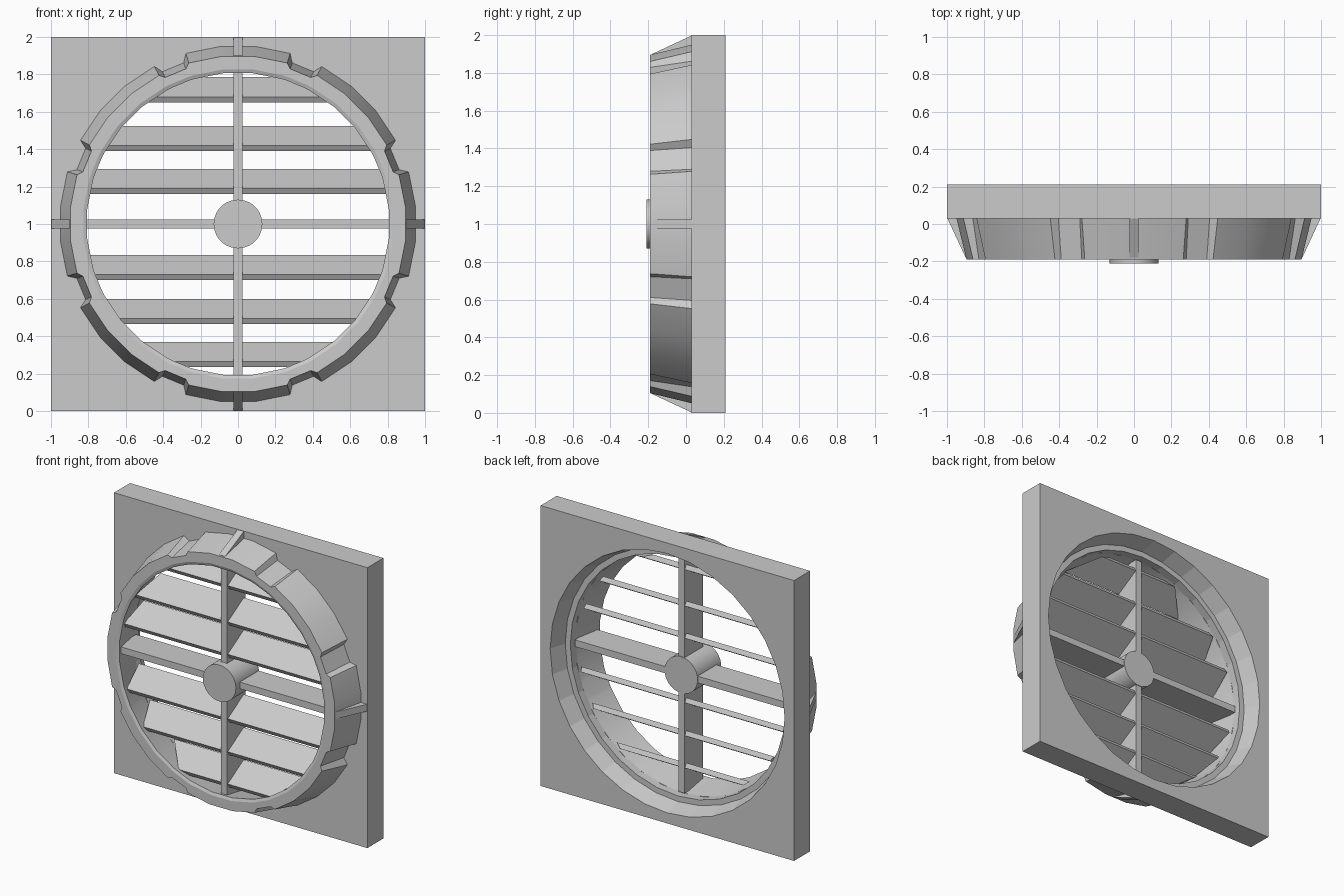
import bpy, bmesh
from math import sin, cos, radians, sqrt

if "Cube" in bpy.data.objects:
    bpy.data.objects.remove(bpy.data.objects["Cube"])

CZ = 1.0  # height of the grille axis


def make(name, verts, faces, smooth=False):
    mesh = bpy.data.meshes.new(name)
    bm = bmesh.new()
    vs = [bm.verts.new(v) for v in verts]
    for f in faces:
        bm.faces.new([vs[i] for i in f])
    bmesh.ops.recalc_face_normals(bm, faces=bm.faces)
    bm.to_mesh(mesh)
    bm.free()
    ob = bpy.data.objects.new(name, mesh)
    bpy.context.collection.objects.link(ob)
    if smooth:
        bpy.ops.object.select_all(action='DESELECT')
        ob.select_set(True)
        bpy.context.view_layer.objects.active = ob
        bpy.ops.object.shade_smooth_by_angle(angle=radians(20))
    return ob


def loft(name, angles, profile, smooth=False):
    """Closed profile of (radius function, y) swept round the y axis."""
    n, m = len(angles), len(profile)
    verts = []
    for radius, y in profile:
        for i, a in enumerate(angles):
            r = radius(i, a) if callable(radius) else radius
            verts.append((r * sin(radians(a)), y, CZ + r * cos(radians(a))))
    faces = [(j * n + i, j * n + (i + 1) % n,
              (j + 1) % m * n + (i + 1) % n, (j + 1) % m * n + i)
             for j in range(m) for i in range(n)]
    return make(name, verts, faces, smooth)


def prism(name, left, right):
    """Solid between two matching end outlines."""
    n = len(left)
    faces = [tuple(range(n)), tuple(range(n, 2 * n))]
    faces += [(i, (i + 1) % n, n + (i + 1) % n, n + i) for i in range(n)]
    return make(name, left + right, faces)


def box(name, hx, hz, y0, y1):
    end = [(y0, CZ - hz), (y1, CZ - hz), (y1, CZ + hz), (y0, CZ + hz)]
    return prism(name, [(-hx, *p) for p in end], [(hx, *p) for p in end])


# Square back plate with a stepped round opening
def square(i, a):
    return 1 / max(abs(sin(radians(a))), abs(cos(radians(a))))


loft("back_plate", [i * 11.25 for i in range(32)],
     [(square, 0.03), (square, 0.21), (0.925, 0.21),
      (0.89, 0.09), (0.85, 0.09), (0.85, 0.03)])

# Tapered collar with eight raised pads and notches between them
steps = (-17, -5.7, 5.7, 17, 18.6, 26.4)
collar_angles = [45 * k + s for k in range(8) for s in steps]


def pads(high, low):
    return lambda i, a: high if i % 6 < 4 else low


loft("collar", collar_angles,
     [(pads(0.955, 0.91), 0.035), (pads(0.90, 0.875), -0.19),
      (0.83, -0.19), (0.81, -0.182), (0.85, 0.035)], smooth=True)

# Four wedge tabs on the collar
tab = [(0.87, -0.18), (0.90, -0.18), (1.0, 0.035), (0.87, 0.035)]
for k, name in enumerate(("top", "right", "bottom", "left")):
    s, c = round(sin(radians(90 * k))), round(cos(radians(90 * k)))
    ends = [[(r * s + w * c, y, CZ + r * c - w * s) for r, y in tab]
            for w in (-0.025, 0.025)]
    prism("tab_" + name, *ends)

# Cross bars
box("vertical_bar", 0.024, 0.84, -0.16, 0.05)
box("horizontal_bar", 0.84, 0.024, -0.161, 0.051)

# Hub
bpy.ops.mesh.primitive_cylinder_add(vertices=48, radius=0.13, depth=0.265,
                                    location=(0, -0.0775, CZ),
                                    rotation=(radians(90), 0, 0))
bpy.context.object.name = "hub"
bpy.ops.object.shade_smooth_by_angle(angle=radians(30))

# Sloping slats, cut to follow the round opening
section = [(-0.15, 0), (0.03, 0.105), (0.0475, 0.075), (-0.1325, -0.03)]
for k, zf in enumerate((0.265, 0.495, 0.73, 1.19, 1.42, 1.68)):
    right = [(sqrt(0.82 ** 2 - (zf + z - CZ) ** 2), y, zf + z)
             for y, z in section]
    prism(f"slat_{k + 1}", [(-x, y, z) for x, y, z in right], right)
